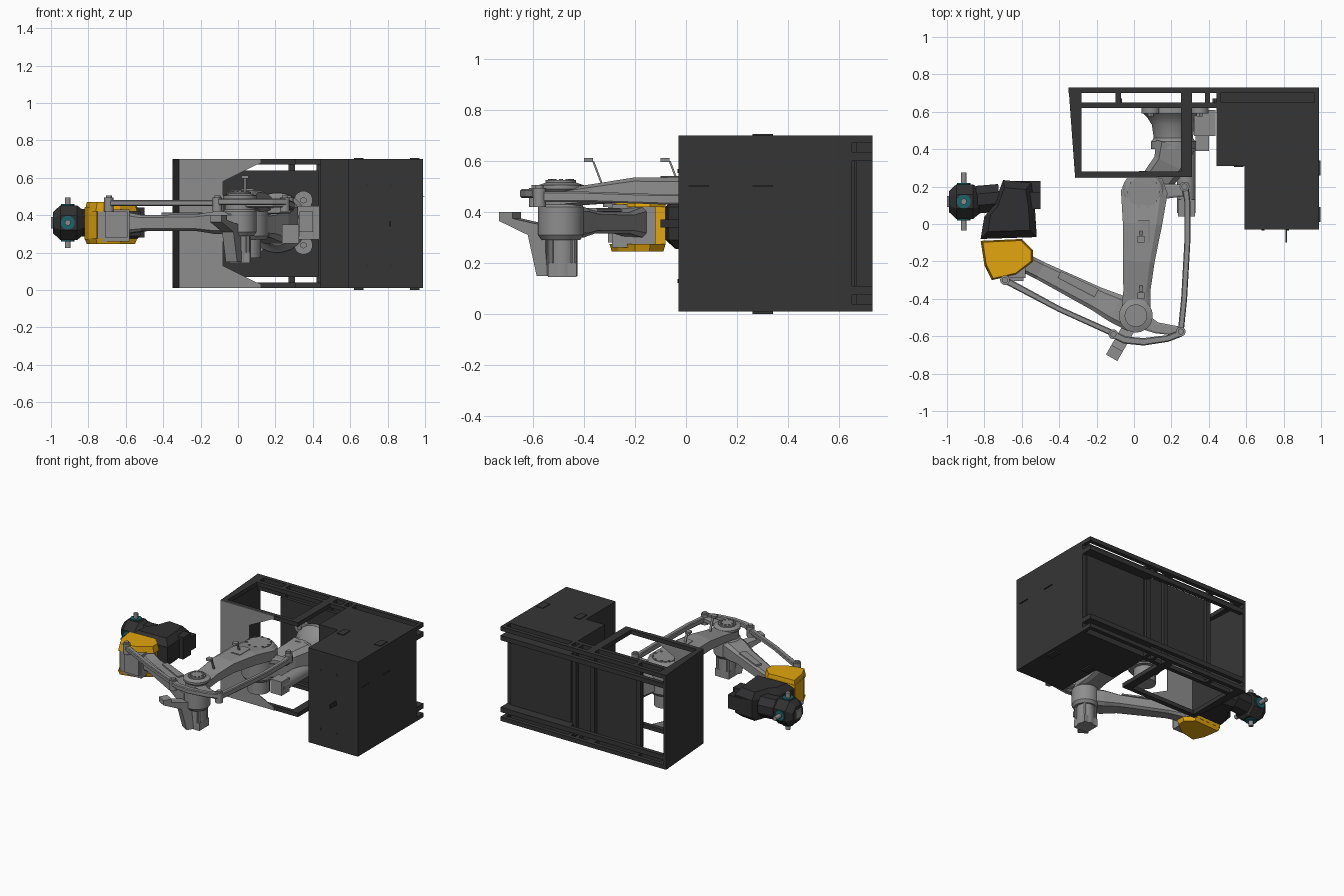
import bpy, bmesh
from math import pi, cos, sin
from mathutils import Vector

if "Cube" in bpy.data.objects:
    bpy.data.objects.remove(bpy.data.objects["Cube"])


def material(name, rgb):
    m = bpy.data.materials.new(name)
    m.diffuse_color = (*rgb, 1)
    m.use_nodes = True
    m.node_tree.nodes["Principled BSDF"].inputs["Base Color"].default_value = m.diffuse_color
    return m


GREY = material("mid_grey", (0.27, 0.27, 0.27))
DARK = material("dark_grey", (0.036, 0.036, 0.036))
BLACK = material("charcoal", (0.03, 0.03, 0.032))
YELLOW = material("amber", (0.76, 0.38, 0.004))
TEAL = material("teal", (0.01, 0.13, 0.15))


def finish(name, bm, mat=None, smooth=False):
    bmesh.ops.recalc_face_normals(bm, faces=bm.faces)
    me = bpy.data.meshes.new(name)
    bm.to_mesh(me)
    bm.free()
    ob = bpy.data.objects.new(name, me)
    bpy.context.collection.objects.link(ob)
    me.materials.append(mat or GREY)
    if smooth:
        bpy.ops.object.select_all(action='DESELECT')
        bpy.context.view_layer.objects.active = ob
        ob.select_set(True)
        bpy.ops.object.shade_smooth_by_angle(angle=0.6)
    return ob


def skin(name, rings, mat=None, smooth=False):
    """Closed solid through a list of equal-length rings."""
    bm = bmesh.new()
    vs = [[bm.verts.new(p) for p in r] for r in rings]
    n = len(vs[0])
    for a, b in zip(vs, vs[1:]):
        for i in range(n):
            j = (i + 1) % n
            bm.faces.new((a[i], a[j], b[j], b[i]))
    bm.faces.new(vs[0][::-1])
    bm.faces.new(vs[-1])
    return finish(name, bm, mat, smooth)


def box(name, x, y, z, mat=None):
    q = [(0, 0), (1, 0), (1, 1), (0, 1)]
    return skin(name, [[(x[i], y[j], k) for i, j in q] for k in z], mat)


def prism(name, pts, z, mat=None):
    return skin(name, [[(x, y, k) for x, y in pts] for k in z], mat)


def lathe(name, origin, axis, prof, mat=None, n=32):
    """Solid of revolution: prof holds (distance along axis, radius)."""
    rot = Vector(axis).to_track_quat('Z', 'Y')
    o = Vector(origin)
    rings = [[o + rot @ Vector((r * cos(t), r * sin(t), d)) for t in
              [2 * pi * (i + .5) / n for i in range(n)]] for d, r in prof]
    return skin(name, rings, mat, n > 8)


def rod(name, a, b, r, mat=None, n=16):
    d = Vector(b) - Vector(a)
    return lathe(name, a, d, [(0, r), (d.length, r)], mat, n)


def beam(name, secs, mat=None, c=0.3):
    """Chamfered beam through (x, y, half width, z low, z high)."""
    oct_ = [(-1, c - 1), (c - 1, -1), (1 - c, -1), (1, c - 1),
            (1, 1 - c), (1 - c, 1), (c - 1, 1), (-1, 1 - c)]
    rings = []
    for i, (x, y, w, lo, hi) in enumerate(secs):
        p, q = secs[max(i - 1, 0)], secs[min(i + 1, len(secs) - 1)]
        d = Vector((q[0] - p[0], q[1] - p[1], 0)).normalized()
        s = Vector((-d.y, d.x, 0))
        rings.append([Vector((x, y, (lo + hi) / 2)) + s * w * u +
                      Vector((0, 0, (hi - lo) / 2 * v)) for u, v in oct_])
    return skin(name, rings, mat)


def shell(name, pts, zs, mat):
    """Faceted cover: outline scaled per level, zs holds (z, scale)."""
    cx = sum(p[0] for p in pts) / len(pts)
    cy = sum(p[1] for p in pts) / len(pts)
    return skin(name, [[(cx + (x - cx) * s, cy + (y - cy) * s, z) for x, y in pts]
                       for z, s in zs], mat)


# cabinet: deep front box and shallower rear box
box("cabinet_front", (.59, .99), (-.03, .34), (.01, .70), DARK)
box("cabinet_rear", (.44, .99), (.31, .65), (.01, .70), DARK)
box("cabinet_back_panel", (.47, .96), (.64, .66), (.10, .61), DARK)
for x in (.62, .92):
    for z in ((.0, .012), (.699, .705)):
        box("lid_hinge", (x, x + .05), (.26, .34), z, DARK)
for y in (.26, .01):
    box("side_hinge_lip", (.985, .998), (y, y + .08), (.50, .503), DARK)
box("door_plate", (.535, .585), (.306, .312), (.32, .39), DARK)
box("door_handle", (.81, .818), (-.10, -.03), (.34, .37), BLACK)
for x in (.69, .82):
    for z in (.13, .56):
        rod("door_bolt", (x, -.034, z), (x, -.028, z), .008, BLACK, 10)

# open frame: matching top and bottom rails
for lo, hi in ((.01, .04), (.67, .70)):
    box("frame_back_rail", (-.35, .99), (.70, .73), (lo, hi), DARK)
    box("frame_inner_rail", (-.32, .46), (.62, .65), (lo, hi), DARK)
    box("frame_front_rail", (-.31, .28), (.25, .28), (lo, hi), DARK)
    box("frame_cross_rail", (.25, .31), (.25, .72), (lo, hi), DARK)
    box("frame_short_rail", (-.10, -.07), (.63, .72), (lo, hi), DARK)
    for x in (.38, .44, .965):
        box("frame_end_tie", (x, x + .025), (.63, .72), (lo, hi), DARK)
    prism("frame_left_rail", [(-.35, .73), (-.28, .73), (-.28, .25), (-.31, .25)],
          (lo, hi), DARK)
for lo, hi in ((.075, .11), (.60, .635)):
    box("frame_second_rail", (-.34, .99), (.70, .73), (lo, hi), DARK)
    box("frame_ledge", (.44, .99), (.64, .71), (lo, hi), DARK)
for x in (-.10, .27, .42):
    box("back_post", (x, x + .035), (.64, .67), (.03, .68), DARK)
box("mounting_panel", (-.09, .43), (.62, .645), (.07, .64), DARK)
prism("left_side_panel", [(-.35, .73), (-.33, .73), (-.295, .25), (-.315, .25)],
      (.01, .70), DARK)

# grey front guard with cut-away opening
guard = [(-.315, .01), (.12, .01), (.12, .03), (-.08, .13), (-.08, .58),
         (.12, .68), (.12, .70), (-.315, .70)]
skin("front_guard", [[(x, y, z) for x, z in guard] for y in (.245, .25)])

# robot base, lying on its side with the turning axis along y
lathe("base_cone", (.21, .62, .36), (0, -1, 0),
      [(0, .16), (.03, .16), (.05, .14), (.09, .115), (.16, .105), (.18, .12), (.22, .12)])
for sx in (-1, 1):
    for sz in (-1, 1):
        cx, cz = .22 + sx * .13, .36 + sz * .12
        rod("base_foot", (cx, .62, cz), (cx, .59, cz), .05)
        rod("base_bolt", (cx, .60, cz), (cx, .575, cz), .018, None, 6)
box("connector_box", (.32, .435), (.47, .61), (.27, .45))
box("connector_socket", (.33, .40), (.39, .48), (.31, .42))
beam("carousel", [(.22, .42, .105, .25, .48), (.19, .32, .09, .25, .46),
                  (.13, .24, .085, .28, .42), (.06, .14, .08, .29, .41)])
rod("turn_motor", (.28, .42, .30), (.28, .06, .30), .05)
box("turn_motor_cap", (.235, .325), (.04, .13), (.25, .35))
rod("shoulder_motor", (.05, .17, .17), (.05, .17, .32), .075)

# shoulder joint and upper arm
lathe("shoulder_hub", (.05, .17, .27), (0, 0, 1),
      [(0, .10), (.02, .115), (.22, .115), (.24, .10), (.245, .085), (.25, .085)])
beam("upper_arm", [(.06, .25, .09, .41, .50), (.055, .17, .125, .41, .51),
                   (.045, .0, .105, .43, .535), (.025, -.2, .085, .44, .535),
                   (.015, -.36, .072, .43, .51), (.01, -.49, .08, .42, .49)])
beam("arm_top_plate", [(.05, .02, .035, .52, .542), (.05, -.10, .035, .52, .542)])
for y in (-.055, -.355):
    skin("arm_clip_stem", [[(x, y + .025, .50), (x, y + .033, .50),
                            (x, y - .005, .60), (x, y - .013, .60)]
                           for x in (.03, .045)])
    box("arm_clip_pad", (.02, .055), (y - .045, y - .01), (.595, .612))

# elbow joint, motor and motor bracket
lathe("elbow_hub", (.01, -.49, .29), (0, 0, 1),
      [(0, .075), (.02, .09), (.13, .09), (.14, .08), (.19, .08), (.20, .09),
       (.215, .09), (.225, .06), (.235, .06)])
rod("elbow_motor", (.01, -.485, .15), (.01, -.485, .30), .06)
box("elbow_motor_foot", (-.045, .065), (-.54, -.43), (.145, .20))
for i in range(4):
    t = pi / 4 + i * pi / 2
    x, y = .01 + .062 * cos(t), -.485 + .062 * sin(t)
    rod("motor_rib", (x, y, .16), (x, y, .30), .012, None, 8)
dx, dy = Vector((-.5, -.87)).normalized()
prof = [(.05, .35), (.10, .355), (.20, .375), (.20, .40), (.26, .40), (.26, .365),
        (.13, .31), (.09, .15), (.04, .15), (.05, .25)]
skin("motor_bracket", [[(.01 + dx * d - dy * w, -.49 + dy * d + dx * w, z)
                        for d, z in prof] for w in (-.035, .035)])
for hx, hy, hz, r in ((.05, .17, .52, .08), (.01, -.49, .525, .045)):
    for i in range(10):
        x, y = hx + r * cos(i * pi / 5), hy + r * sin(i * pi / 5)
        rod("hub_bolt", (x, y, hz - .02), (x, y, hz + .005), .008, None, 6)

# forearm
beam("forearm", [(-.0, -.50, .08, .30, .42), (-.10, -.45, .078, .30, .42),
                 (-.20, -.40, .065, .315, .405), (-.50, -.25, .05, .315, .40),
                 (-.60, -.20, .05, .30, .42)])
beam("forearm_cover", [(-.20, -.37, .025, .40, .415), (-.40, -.27, .02, .40, .415)])

# parallel linkage: long rod, curved lever and wrist rod
beam("lever_web", [(.01, -.50, .05, .44, .475), (.12, -.555, .03, .44, .475),
                   (.25, -.575, .025, .44, .475)])
beam("curved_lever", [(.25, -.585, .018, .455, .49), (.18, -.612, .018, .455, .49),
                      (.05, -.63, .02, .455, .49), (-.05, -.62, .02, .455, .49),
                      (-.11, -.59, .02, .455, .49)])
beam("long_rod", [(.25, -.575, .016, .44, .48), (.268, -.40, .016, .44, .48),
                  (.285, -.10, .016, .43, .47), (.285, .12, .016, .43, .47),
                  (.27, .22, .02, .42, .47)])
beam("crank_arm", [(.06, .17, .05, .40, .44), (.28, .18, .03, .41, .45)])
beam("wrist_rod", [(-.10, -.59, .016, .45, .48), (-.40, -.455, .015, .45, .48),
                   (-.69, -.30, .018, .45, .48)])
for x, y in ((.25, -.575), (-.11, -.59), (-.69, -.30), (.27, .20)):
    rod("link_pin", (x, y, .42), (x, y, .495), .026)
    rod("link_pin_cap", (x, y, .495), (x, y, .505), .016)

# wrist block with amber faceted cover, open towards the front
box("wrist_block", (-.75, -.58), (-.29, -.12), (.26, .43))
box("wrist_flange", (-.71, -.59), (-.305, -.28), (.28, .42))
cover = [(-.82, -.09), (-.60, -.08), (-.54, -.14), (-.54, -.20), (-.63, -.27),
         (-.76, -.30), (-.80, -.22)]
shell("wrist_cover_top", cover, [(.42, 1), (.47, .92)], YELLOW)
shell("wrist_cover_bottom", cover, [(.245, .92), (.275, 1)], YELLOW)
prism("wrist_cover_side", [(-.82, -.09), (-.60, -.08), (-.62, -.13), (-.75, -.15),
                           (-.755, -.29), (-.80, -.22)], (.27, .44), YELLOW)

# dark tool housing, wide at the wrist and stepped towards the rear
house = [(-.82, -.08), (-.52, -.07), (-.53, .09), (-.55, .22), (-.70, .235),
         (-.75, .10), (-.80, .04)]
shell("tool_housing", house, [(.255, .75), (.29, 1), (.42, 1), (.465, .75)], BLACK)
box("housing_connector", (-.60, -.50), (.08, .17), (.28, .44), BLACK)
box("housing_rear_block", (-.68, -.50), (.16, .23), (.31, .41), BLACK)

# tool head: faceted body with small teal sockets and radial grey fingers
C = Vector((-.91, .12, .36))
rod("tool_neck", (-.84, .13, .36), (-.72, .14, .36), .08, BLACK, 8)
lathe("tool_body", C, (-1, 0, 0), [(-.09, .065), (-.05, .10), (.04, .10), (.08, .06)],
      BLACK, 8)
box("tool_tip", (-1.0, -.97), (.09, .15), (.33, .39))
for ax in ((0, 1, 0), (0, -1, 0), (0, 0, 1), (0, 0, -1)):
    a = Vector(ax)
    rod("finger_socket", C + a * .07, C + a * .10, .038, TEAL, 12)
    rod("finger", C + a * .09, C + a * (.155 if ax[1] else .135), .016, None, 12)
